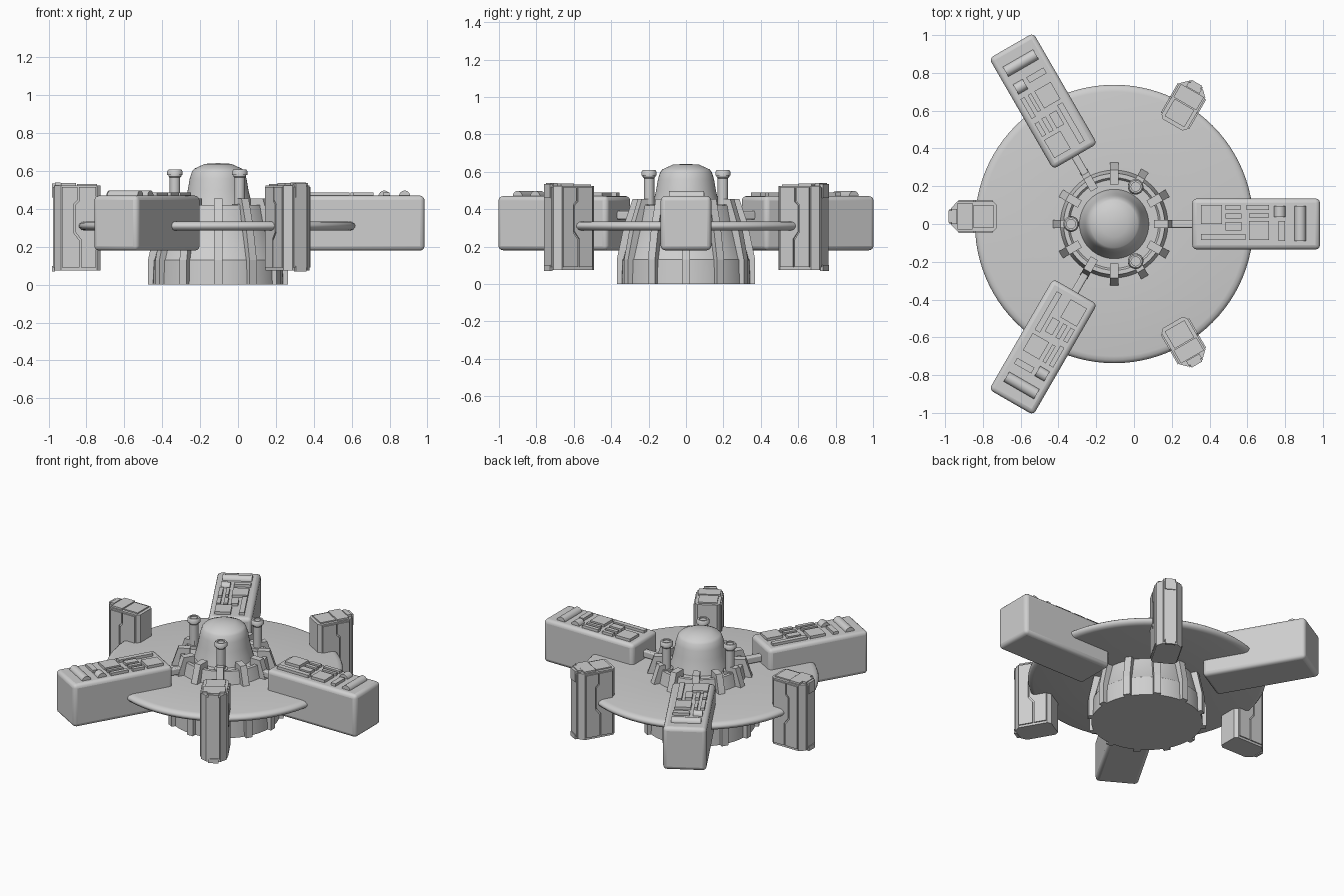
import bpy, bmesh, math
from mathutils import Matrix, Vector

if "Cube" in bpy.data.objects:
    bpy.data.objects.remove(bpy.data.objects["Cube"])

CX = -0.105  # hub axis
mat = bpy.data.materials.new("light grey")
mat.diffuse_color = (0.62, 0.62, 0.62, 1)
mat.use_nodes = True
mat.node_tree.nodes["Principled BSDF"].inputs["Base Color"].default_value = mat.diffuse_color


def finish(name, bm, matrix=None, smooth=None, bevel=0):
    bmesh.ops.recalc_face_normals(bm, faces=bm.faces)
    me = bpy.data.meshes.new(name)
    bm.to_mesh(me)
    bm.free()
    me.materials.append(mat)
    ob = bpy.data.objects.new(name, me)
    bpy.context.collection.objects.link(ob)
    ob.matrix_world = matrix or Matrix.Translation((CX, 0, 0))
    if bevel:
        m = ob.modifiers.new("bevel", 'BEVEL')
        m.width, m.segments = bevel, 3
    if smooth:
        bpy.ops.object.select_all(action='DESELECT')
        bpy.context.view_layer.objects.active = ob
        ob.select_set(True)
        bpy.ops.object.shade_smooth_by_angle(angle=math.radians(smooth))
    return ob


def lathe(name, profile, steps, matrix=None, smooth=35):
    bm = bmesh.new()
    vs = [bm.verts.new((r, 0, z)) for r, z in profile]
    es = [bm.edges.new(p) for p in zip(vs, vs[1:])]
    bmesh.ops.spin(bm, geom=vs + es, cent=(0, 0, 0), axis=(0, 0, 1),
                   angle=2 * math.pi, steps=steps)
    bmesh.ops.remove_doubles(bm, verts=bm.verts, dist=1e-5)
    return finish(name, bm, matrix, smooth)


def add_box(bm, x0, x1, y0, y1, z0, z1):
    m = Matrix.Translation(((x0 + x1) / 2, (y0 + y1) / 2, (z0 + z1) / 2)) \
        @ Matrix.Diagonal((x1 - x0, y1 - y0, z1 - z0, 1))
    bmesh.ops.create_cube(bm, size=1, matrix=m)


def add_prism(bm, pts, depth):
    """Extrude a 3D polygon along the depth vector."""
    f = bm.faces.new([bm.verts.new(p) for p in pts])
    ret = bmesh.ops.extrude_face_region(bm, geom=[f], use_keep_orig=True)
    bmesh.ops.translate(bm, vec=Vector(depth),
                        verts=[g for g in ret['geom'] if isinstance(g, bmesh.types.BMVert)])


def spin_m(deg):
    return Matrix.Translation((CX, 0, 0)) @ Matrix.Rotation(math.radians(deg), 4, 'Z')


# Hub, dome and disc
lathe("hub", [(0, 0), (0.345, 0), (0.34, 0.13), (0.335, 0.135), (0.285, 0.335),
              (0.268, 0.42), (0.245, 0.42), (0.235, 0.405), (0, 0.405)], 48)
lathe("dome", [(0.185, 0.40), (0.172, 0.45), (0.16, 0.50), (0.15, 0.56), (0.137, 0.60),
               (0.125, 0.613), (0.07, 0.638), (0, 0.642)], 48, smooth=50)
lathe("disc", [(0.25, 0.285), (0.705, 0.285), (0.725, 0.291), (0.735, 0.303), (0.737, 0.312),
               (0.732, 0.322), (0.72, 0.331), (0.70, 0.335), (0.25, 0.335)], 96, smooth=50)

# Twelve ribs around the hub
bm = bmesh.new()
for i in range(12):
    n0 = len(bm.verts)
    add_prism(bm, [(0.21, -0.022, 0.34), (0.28, -0.022, 0), (0.37, -0.022, 0),
                   (0.37, -0.022, 0.13), (0.33, -0.022, 0.32), (0.285, -0.022, 0.455),
                   (0.21, -0.022, 0.455)], (0, 0.044, 0))
    bm.verts.ensure_lookup_table()
    bmesh.ops.rotate(bm, verts=bm.verts[n0:], cent=(0, 0, 0),
                     matrix=Matrix.Rotation(i * math.pi / 6, 3, 'Z'))
finish("hub_ribs", bm)

# Raised plates on each arm: x0, x1, y0, y1 (radial, sideways)
plates = [(0.46, 0.57, 0.0, 0.1), (0.46, 0.695, -0.085, -0.053),
          (0.59, 0.67, 0.075, 0.1), (0.59, 0.675, 0.03, 0.055),
          (0.59, 0.675, -0.035, 0.01), (0.70, 0.82, 0.075, 0.1),
          (0.715, 0.82, 0.035, 0.055), (0.715, 0.82, -0.085, 0.015),
          (0.87, 0.905, -0.09, 0.015)]

for k, ang in enumerate((0, 120, 240)):
    m = spin_m(ang)
    # Arm block with rounded edges
    bm = bmesh.new()
    add_box(bm, 0.413, 1.09, -0.135, 0.135, 0.18, 0.47)
    finish(f"arm_{k}", bm, m, 40, 0.024)
    bm = bmesh.new()
    for x0, x1, y0, y1 in plates:
        add_box(bm, x0, x1, y0, y1, 0.46, 0.488)
    finish(f"arm_plates_{k}", bm, m)
    # Half-sunk rollers on the arm
    bm = bmesh.new()
    for x, y0, y1 in ((0.985, -0.09, 0.095), (0.877, 0.037, 0.095)):
        bmesh.ops.create_cone(bm, cap_ends=True, segments=24, radius1=0.03, radius2=0.03,
                              depth=y1 - y0, matrix=Matrix.Translation((x, (y0 + y1) / 2, 0.467))
                              @ Matrix.Rotation(math.pi / 2, 4, 'X'))
    finish(f"arm_rollers_{k}", bm, m, 35)
    # Strut joining arm to hub
    bm = bmesh.new()
    add_box(bm, 0.2, 0.43, -0.02, 0.02, 0.345, 0.39)
    finish(f"arm_strut_{k}", bm, m, None, 0.008)

    # Posts beside the dome
    lathe(f"post_{k}", [(0, 0.40), (0.042, 0.40), (0.042, 0.425), (0.028, 0.425), (0.028, 0.565),
                        (0.034, 0.572), (0.034, 0.58), (0.041, 0.58), (0.041, 0.598),
                        (0.034, 0.608), (0.024, 0.608), (0.024, 0.60), (0, 0.60)], 20,
          m @ Matrix.Rotation(math.pi / 3, 4, 'Z') @ Matrix.Translation((0.228, 0, 0)))

# Tall pods on the disc rim; local x points outward
for k, (ang, px, py) in enumerate(((60, 0.267, 0.633), (180, -0.85, 0.04), (300, 0.267, -0.63))):
    m = Matrix.Translation((px, py, 0)) @ Matrix.Rotation(math.radians(ang), 4, 'Z')
    bm = bmesh.new()
    outline = [(-0.125, -0.06), (-0.105, -0.079), (0.085, -0.079), (0.118, -0.045),
               (0.118, 0.045), (0.085, 0.079), (-0.105, 0.079), (-0.125, 0.06)]
    add_prism(bm, [(x, y, 0.075) for x, y in outline], (0, 0, 0.45))
    finish(f"pod_{k}", bm, m)
    bm = bmesh.new()
    # side panels with a stepped joint
    for s in (-1, 1):
        y, d = s * 0.077, (0, s * 0.01, 0)
        add_prism(bm, [(x, y, z) for x, z in ((-0.10, 0.09), (-0.02, 0.09), (-0.02, 0.24),
                  (0.01, 0.28), (0.01, 0.42), (-0.01, 0.44), (-0.01, 0.515), (-0.10, 0.515))], d)
        add_prism(bm, [(x, y, z) for x, z in ((-0.012, 0.09), (0.08, 0.09), (0.08, 0.515),
                  (-0.002, 0.515), (-0.002, 0.445), (0.018, 0.425), (0.018, 0.275),
                  (-0.012, 0.235))], d)
    # outer face panel and its lips
    add_box(bm, 0.115, 0.126, -0.04, 0.04, 0.09, 0.515)
    add_box(bm, 0.115, 0.132, -0.032, 0.032, 0.46, 0.535)
    add_box(bm, 0.115, 0.132, -0.032, 0.032, 0.07, 0.10)
    # roof plates
    add_box(bm, -0.105, 0.0, -0.06, 0.06, 0.52, 0.533)
    add_box(bm, 0.005, 0.085, -0.07, 0.07, 0.52, 0.537)
    add_box(bm, 0.088, 0.115, -0.04, 0.04, 0.52, 0.54)
    finish(f"pod_panels_{k}", bm, m)
